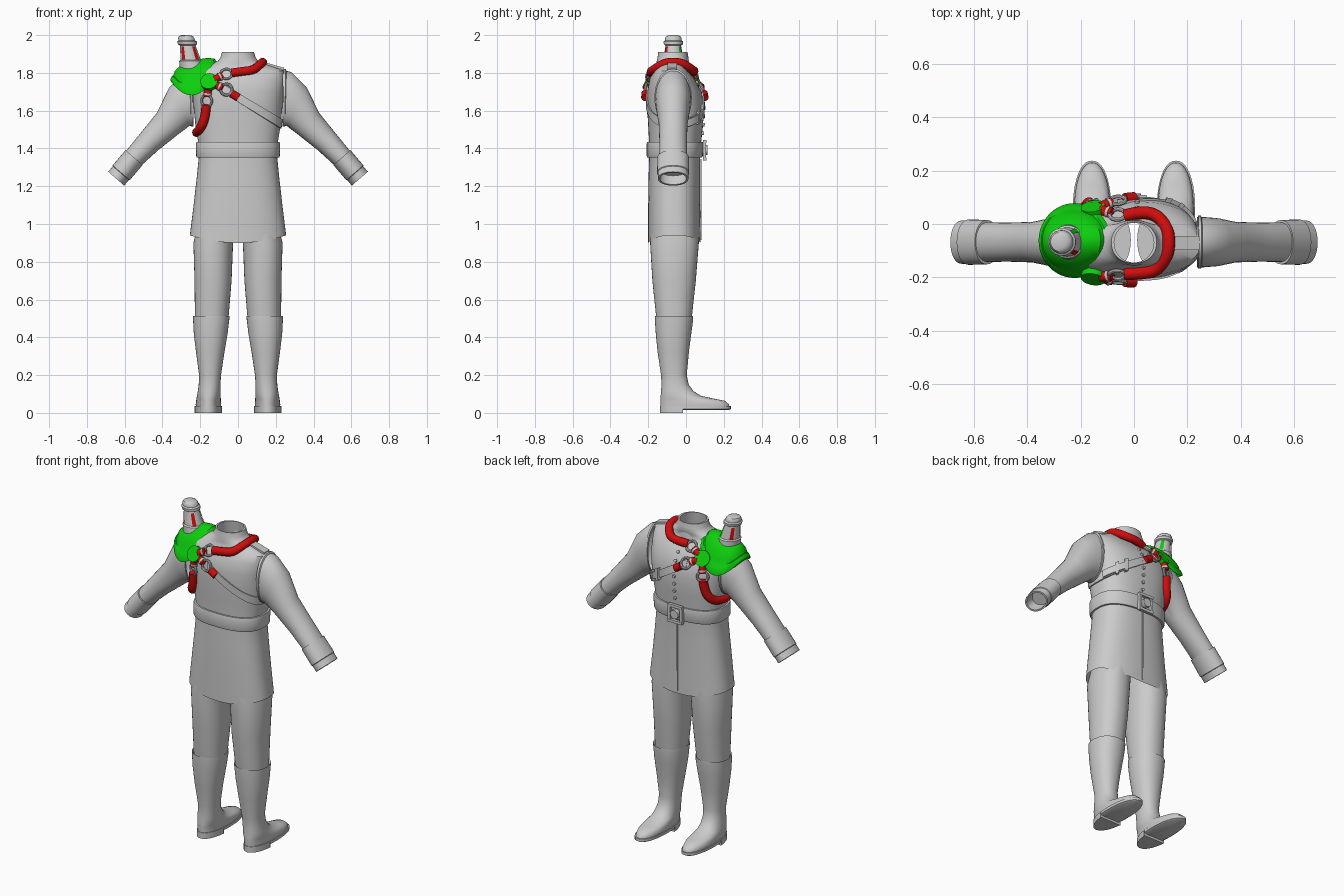
import bpy, bmesh, math
from mathutils import Vector

if "Cube" in bpy.data.objects:
    bpy.data.objects.remove(bpy.data.objects["Cube"])

def material(name, rgb):
    m = bpy.data.materials.new(name)
    m.diffuse_color = (*rgb, 1)
    m.use_nodes = True
    m.node_tree.nodes["Principled BSDF"].inputs["Base Color"].default_value = m.diffuse_color
    return m

GREY = material("light_grey", (0.6, 0.6, 0.6))
RED = material("red", (0.62, 0.004, 0.004))
GREEN = material("green", (0.004, 0.62, 0.004))

def finish(ob, mat, angle=40):
    ob.data.materials.clear()
    ob.data.materials.append(mat)
    bpy.ops.object.select_all(action='DESELECT')
    ob.select_set(True)
    bpy.context.view_layer.objects.active = ob
    bpy.ops.object.shade_smooth_by_angle(angle=math.radians(angle))
    return ob

def loft(name, rings, mat, closed=True, cap=(False, False), angle=40, ring_loop=False):
    """Skin a list of equal-length point rings."""
    bm = bmesh.new()
    vs = [[bm.verts.new(p) for p in r] for r in rings]
    n = len(vs[0])
    pairs = list(zip(vs, vs[1:])) + ([(vs[-1], vs[0])] if ring_loop else [])
    for a, b in pairs:
        for i in range(n if closed else n - 1):
            j = (i + 1) % n
            bm.faces.new((a[i], a[j], b[j], b[i]))
    if cap[0]: bm.faces.new(vs[0][::-1])
    if cap[1]: bm.faces.new(vs[-1])
    bmesh.ops.recalc_face_normals(bm, faces=bm.faces)
    me = bpy.data.meshes.new(name)
    bm.to_mesh(me); bm.free()
    ob = bpy.data.objects.new(name, me)
    bpy.context.collection.objects.link(ob)
    return finish(ob, mat, angle)

def sup(t, n):
    c, s = math.cos(t), math.sin(t)
    return (math.copysign(abs(c) ** (2 / n), c), math.copysign(abs(s) ** (2 / n), s))

def ring(c, u, v, n=2.0, seg=40):
    """Super-ellipse ring around c with half axes u and v."""
    c, u, v = Vector(c), Vector(u), Vector(v)
    return [c + u * a + v * b for a, b in (sup(2 * math.pi * i / seg, n) for i in range(seg))]

def hring(z, x0, x1, y0, y1, n=2.2, seg=40):
    return ring(((x0 + x1) / 2, (y0 + y1) / 2, z), ((x1 - x0) / 2, 0, 0), (0, (y1 - y0) / 2, 0), n, seg)

def tube(name, pts, r, mat):
    cu = bpy.data.curves.new(name, 'CURVE')
    cu.dimensions = '3D'
    cu.bevel_depth, cu.bevel_resolution, cu.use_fill_caps = r, 3, True
    sp = cu.splines.new('NURBS')
    sp.points.add(len(pts) - 1)
    for p, q in zip(sp.points, pts): p.co = (*q, 1)
    sp.use_endpoint_u, sp.order_u, sp.resolution_u = True, min(3, len(pts)), 6
    ob = bpy.data.objects.new(name, cu)
    bpy.context.collection.objects.link(ob)
    bpy.ops.object.select_all(action='DESELECT')
    ob.select_set(True)
    bpy.context.view_layer.objects.active = ob
    bpy.ops.object.convert(target='MESH')
    return finish(bpy.context.object, mat)

def box(name, loc, size, mat, normal=None):
    bpy.ops.mesh.primitive_cube_add(size=1, location=loc)
    ob = bpy.context.object
    ob.name, ob.scale = name, size
    if normal: ob.rotation_euler = normal.to_track_quat('Z', 'Y').to_euler()
    return finish(ob, mat)

def disc(name, loc, normal, r, h, mat):
    bpy.ops.mesh.primitive_cylinder_add(radius=r, depth=h, vertices=28, location=loc)
    ob = bpy.context.object
    ob.name = name
    ob.rotation_euler = normal.to_track_quat('Z', 'Y').to_euler()
    return finish(ob, mat)

# Coat body: height, half width, back y, front y
BODY = [(0.92, .255, -.20, .078), (1.10, .235, -.20, .075), (1.25, .218, -.198, .075), (1.35, .208, -.195, .075),
        (1.43, .210, -.195, .080), (1.52, .225, -.20, .090), (1.62, .235, -.205, .095), (1.70, .243, -.205, .083),
        (1.77, .249, -.192, .045), (1.81, .246, -.168, .010), (1.828, .205, -.158, .004), (1.848, .145, -.155, .008),
        (1.862, .106, -.155, .015), (1.885, .092, -.150, .012), (1.91, .085, -.147, .008)]
N = 2.5
rings = [hring(z, -h, h, a, b, N if z < 1.82 else 2.1, 64) for z, h, a, b in BODY]
for p in rings[0]:
    p.z = 0.90 + 0.04 * (p.x / .255) ** 2
inner = [hring(z, -h, h, -.07 - h, -.07 + h, 2, 64) for z, h in ((1.91, .074), (1.87, .078), (1.78, .09))]
loft("coat_body", rings + inner, GREY)

def section(z):
    for a, b in zip(BODY, BODY[1:]):
        if z <= b[0]:
            f = max(0, (z - a[0]) / (b[0] - a[0]))
            return [a[k] + (b[k] - a[k]) * f for k in (1, 2, 3)]
    return BODY[-1][1:]

def surf(x, z, side, off=0.0):
    """Point on the coat; side is 1 for +y and -1 for -y."""
    h, a, b = section(z)
    k = max(0, 1 - min(1, abs(x) / h) ** N) ** (1 / N)
    return Vector((x, (a + b) / 2 + side * ((b - a) / 2 * k + off), z))

def normal(x, z, side):
    dx = surf(x + .01, z, side) - surf(x - .01, z, side)
    dz = surf(x, z + .01, side) - surf(x, z - .01, side)
    n = dx.cross(dz).normalized()
    return n if n.y * side > 0 else -n

def around(t, z, off):
    h, a, b = section(z)
    c, s = sup(t, N)
    return Vector(((h + off) * c, (a + b) / 2 + ((b - a) / 2 + off) * s, z))

# Waist belt with buckle
loft("belt", [[around(2 * math.pi * i / 64, z, o) for i in range(64)] for z, o in
              ((1.352, 0), (1.352, .010), (1.36, .013), (1.425, .013), (1.434, .010), (1.434, 0))], GREY)
for x in (-.04, .04): box("buckle_side", (x, .098, 1.392), (.016, .018, .10), GREY)
for z in (1.345, 1.438): box("buckle_bar", (0, .100, z), (.095, .018, .016), GREY)
disc("buckle_knob", (0, .10, 1.392), Vector((0, 1, 0)), .026, .03, GREY)
for i in range(7):
    z = 1.48 + i * .045
    disc("coat_button", surf(.012, z, 1, .003), normal(.012, z, 1), .009, .012, GREY)
box("coat_front_edge", (.004, .079, 1.13), (.006, .006, .43), GREY)

# Diagonal chest strap
def ribbon(name, t0, t1, w, off, mat):
    rows = []
    for i in range(41):
        t = math.radians(t0 + (t1 - t0) * i / 40)
        z = 1.6
        for _ in range(8): z = 1.67 - .62 * around(t, z, 0).x
        rows.append([around(t, z + w * k, o) for k, o in ((-1, 0), (-1, off), (1, off), (1, 0))])
    loft(name, rows, mat, cap=(True, True))
ribbon("chest_strap", -100, 100, .024, .008, GREY)
ribbon("strap_loop", 44, 50, .034, .018, GREY)
ribbon("strap_buckle", 60, 66, .036, .018, GREY)
ribbon("strap_end", 18, 60, .020, .016, GREY)

# Sleeves, cuffs, legs and boots
for s, side in ((1, "right"), (-1, "left")):
    arm = [(.235, 1.668, .148, .094, 0), (.262, 1.660, .146, .094, 8), (.31, 1.622, .115, .090, 28),
           (.375, 1.53, .080, .076, 43), (.47, 1.435, .065, .073, 48), (.56, 1.34, .055, .074, 49)]
    def armring(x, z, hu, hv, deg, n=2.1):
        a = math.radians(deg)
        return ring((s * x, -.068, z), (s * hu * math.sin(a), 0, hu * math.cos(a)), (0, hv, 0), n, 32)
    loft(side + "_sleeve", [armring(*r) for r in arm], GREY)
    loft(side + "_armhole_seam", [armring(x, 1.668, h, v, 1) for x, h, v in
         ((.238, .145, .092), (.240, .153, .099), (.250, .153, .099), (.254, .143, .092))], GREY)
    cuff = [(0, .050, .070), (0, .060, .083), (.72, .060, .085), (.74, .056, .081), (1, .056, .081),
            (1, .047, .070), (.6, .045, .068)]
    loft(side + "_cuff", [armring(.55 + .095 * f, 1.352 - .112 * f, u, v, 49) for f, u, v in cuff],
         GREY, cap=(False, True))
    box(side + "_shoulder_tab", (s * .19, -.072, 1.836), (.11, .05, .012), GREY).rotation_euler.y = s * .28

    def lx(z, x0, x1, y0, y1, n=2.2):
        return hring(z, min(s * x0, s * x1), max(s * x0, s * x1), y0, y1, n)
    loft(side + "_trouser_leg", [lx(1.05, .012, .20, -.18, .06), lx(.9, .026, .236, -.19, .068),
         lx(.7, .034, .230, -.178, .052), lx(.48, .052, .228, -.155, .028)], GREY, cap=(True, True))
    loft(side + "_boot", [lx(.48, .06, .225, -.15, .025), lx(.508, .050, .235, -.160, .034),
         lx(.512, .045, .239, -.165, .038), lx(.495, .046, .238, -.165, .038), lx(.42, .055, .234, -.160, .028),
         lx(.32, .072, .222, -.150, .015), lx(.20, .090, .206, -.132, .004), lx(.15, .093, .208, -.130, .014),
         lx(.115, .093, .213, -.132, .040), lx(.09, .092, .217, -.134, .080), lx(.075, .091, .220, -.135, .150),
         lx(.064, .090, .222, -.135, .205), lx(.045, .089, .224, -.135, .228), lx(.034, .090, .223, -.135, .230)],
         GREY)
    loft(side + "_sole", [lx(z, .085 + d, .229 - d, -.138 + d, .237 - d) for z, d in
         ((.014, .01), (.020, 0), (.036, 0), (.036, .02))], GREY, cap=(True, True))
    heel = [Vector(p) for p in lx(.0, .085, .229, -.138, .237)]
    for p in heel: p.y = min(p.y, -.015)
    loft(side + "_heel", [heel, [p + Vector((0, 0, .03)) for p in heel]], GREY, cap=(True, True))

# Green shoulder cap with a stepped rim
def cap_ring(k, lift):
    pts = []
    for i in range(48):
        t = 2 * math.pi * i / 48
        c, q = math.cos(t), math.sin(t)
        pts.append(Vector((-.222 - .035 * (1 - k) + .135 * k * c, -.062 + .140 * k * q,
                           1.808 + .042 * c * k - .115 * q * q * k * k + lift)))
    return pts
loft("shoulder_cap", [cap_ring(k, l) for k, l in ((.96, -.015), (1.0, -.008), (1.0, .004), (.90, .016), (.86, .014),
     (.78, .034), (.62, .045), (.45, .050), (.2, .052))], GREEN, cap=(False, True), angle=30)

# Canister on the shoulder
def can_ring(z, r, seg=32):
    return ring((-.245 - .2 * (z - 1.84), -.067, z), (r, 0, 0), (0, r, 0), 2, seg)
loft("canister", [can_ring(z, r) for z, r in ((1.82, .066), (1.862, .062), (1.868, .054), (1.945, .041), (1.95, .050),
     (1.966, .052), (1.972, .044), (1.985, .043), (1.995, .036), (2.0, .022))], GREY, cap=(True, True), angle=35)
for d, m in ((-50, RED), (-130, RED), (130, RED), (50, GREEN)):
    rows = []
    for z, r in ((1.87, .0575), (1.94, .0455)):
        rows.append([Vector((-.245 - .2 * (z - 1.84) + r * math.cos(math.radians(d + e)),
                             -.067 + r * math.sin(math.radians(d + e)), z)) for e in (-11, 0, 11)])
    loft("canister_strip", rows, m, closed=False)

# Harness: discs, rings and red links on both faces of the coat
RINGS = ((-.062, 1.795), (-.062, 1.712), (-.166, 1.652))
for side in (1, -1):
    nd = Vector((-.15, side * .85, .45)).normalized()
    disc("harness_disc", surf(-.152, 1.752, side, .018), nd, .046, .024, GREEN)
    for x, z in RINGS:
        n = normal(x, z, side)
        bpy.ops.mesh.primitive_torus_add(location=surf(x, z, side, .014), major_radius=.030, minor_radius=.0075,
                                         major_segments=24, minor_segments=8, rotation=n.to_track_quat('Z', 'Y').to_euler())
        bpy.context.object.name = "harness_ring"
        finish(bpy.context.object, GREY)
        d = Vector((x + .152, z - 1.752))
        p = [surf(-.152 + d.x * f, 1.752 + d.y * f, side, .012) for f in (.3, .55, .78)]
        tube("red_link", p, .020, RED)
        tube("link_clasp", [surf(-.152 + d.x * f, 1.752 + d.y * f, side, .012) for f in (.58, .68)], .023, GREY)
    tube("red_strap_end", [surf(x, 1.67 - .62 * x, side, .010) for x in (-.035, -.018, .002)], .022, RED)

# Red collar strap round the neck and red loop under the arm
tube("red_collar", [surf(-.035, 1.80, -1, .012), (.02, -.185, 1.808), (.085, -.175, 1.815), (.125, -.12, 1.850),
     (.132, -.068, 1.858), (.125, -.015, 1.850), (.085, .036, 1.815), (.02, .046, 1.808),
     surf(-.035, 1.80, 1, .012)], .024, RED)
tube("red_arm_loop", [surf(-.168, 1.632, -1, .012), surf(-.172, 1.57, -1, .012), (-.198, -.165, 1.505),
     (-.225, -.06, 1.478), (-.198, .045, 1.505), surf(-.172, 1.57, 1, .012),
     surf(-.168, 1.632, 1, .012)], .025, RED)
